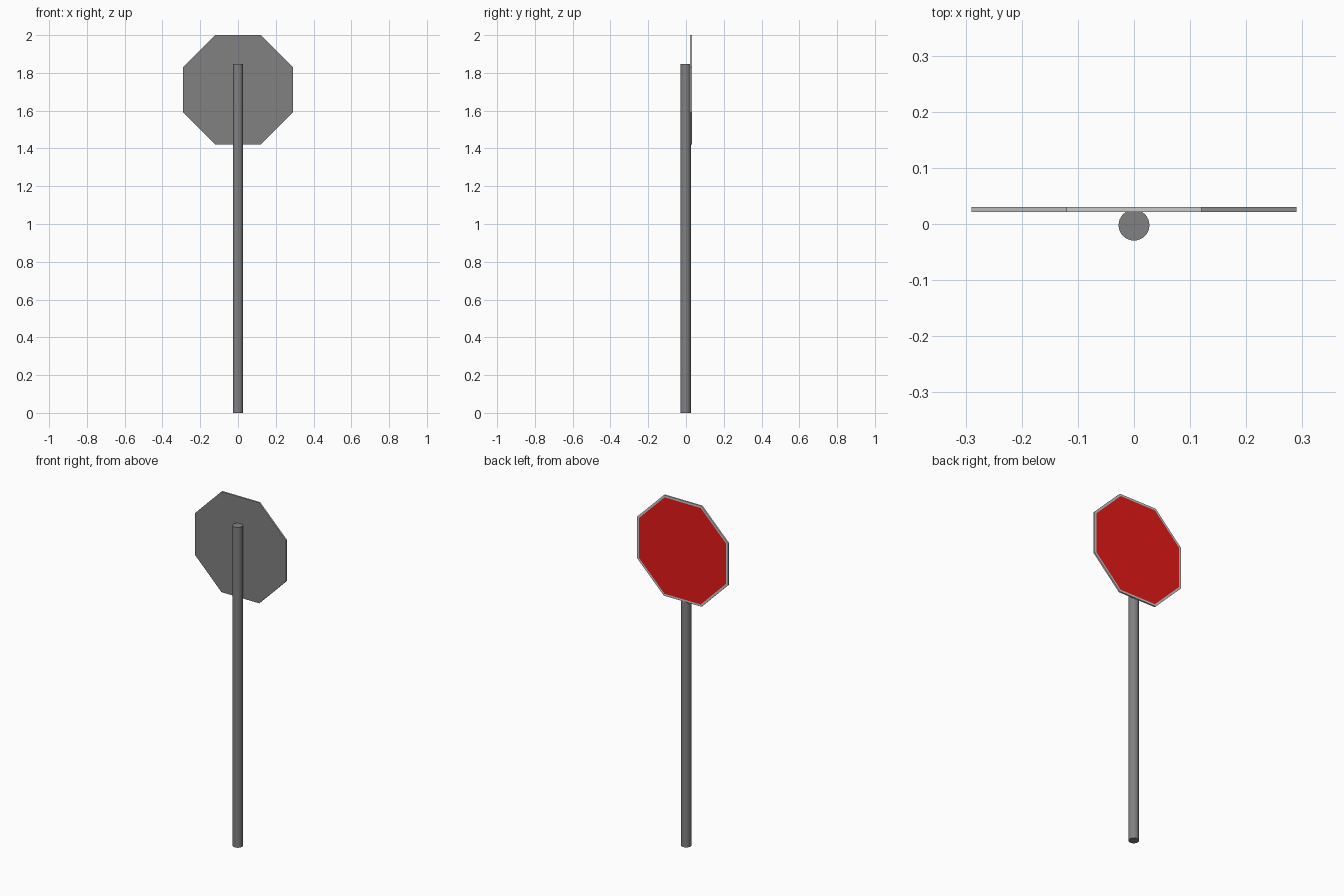
import bpy, bmesh, math
from mathutils import Matrix

if "Cube" in bpy.data.objects:
    bpy.data.objects.remove(bpy.data.objects["Cube"])

POLE_R, POLE_H = 0.0275, 1.847
APOTHEM, CENTRE_Z = 0.29, 1.71
PLATE_BACK, PLATE_FRONT = 0.0215, 0.0305


def material(name, colour):
    mat = bpy.data.materials.new(name)
    mat.diffuse_color = colour
    mat.use_nodes = True
    mat.node_tree.nodes["Principled BSDF"].inputs["Base Color"].default_value = mat.diffuse_color
    return mat


dark_grey = material("dark_grey", (0.22, 0.22, 0.22, 1))
pale_grey = material("pale_grey", (0.6, 0.6, 0.6, 1))
red = material("sign_red", (0.8, 0.01, 0.01, 1))

# Round pole
bpy.ops.mesh.primitive_cylinder_add(vertices=32, radius=POLE_R, depth=POLE_H,
                                    location=(0, -0.002, POLE_H / 2))
pole = bpy.context.object
pole.name = "pole"
pole.data.materials.append(dark_grey)
bpy.ops.object.shade_smooth_by_angle(angle=math.radians(40))

# Octagonal plate standing upright, flat sides up and down
bpy.ops.mesh.primitive_cylinder_add(vertices=8,
                                    radius=APOTHEM / math.cos(math.pi / 8),
                                    depth=PLATE_FRONT - PLATE_BACK,
                                    location=(0, 0, 0))
plate = bpy.context.object
plate.name = "sign_plate"
plate.data.transform(Matrix.Translation((0, (PLATE_FRONT + PLATE_BACK) / 2, CENTRE_Z))
                     @ Matrix.Rotation(math.radians(-90), 4, 'X')
                     @ Matrix.Rotation(math.pi / 8, 4, 'Z'))
for mat in (pale_grey, dark_grey, red):
    plate.data.materials.append(mat)

# Dark back, pale rim and border, red field inset on the +y face
bm = bmesh.new()
bm.from_mesh(plate.data)
bm.normal_update()
min(bm.faces, key=lambda f: f.normal.y).material_index = 1
field = max(bm.faces, key=lambda f: f.normal.y)
bmesh.ops.inset_region(bm, faces=[field], thickness=0.013)
field.material_index = 2
bm.to_mesh(plate.data)
bm.free()
